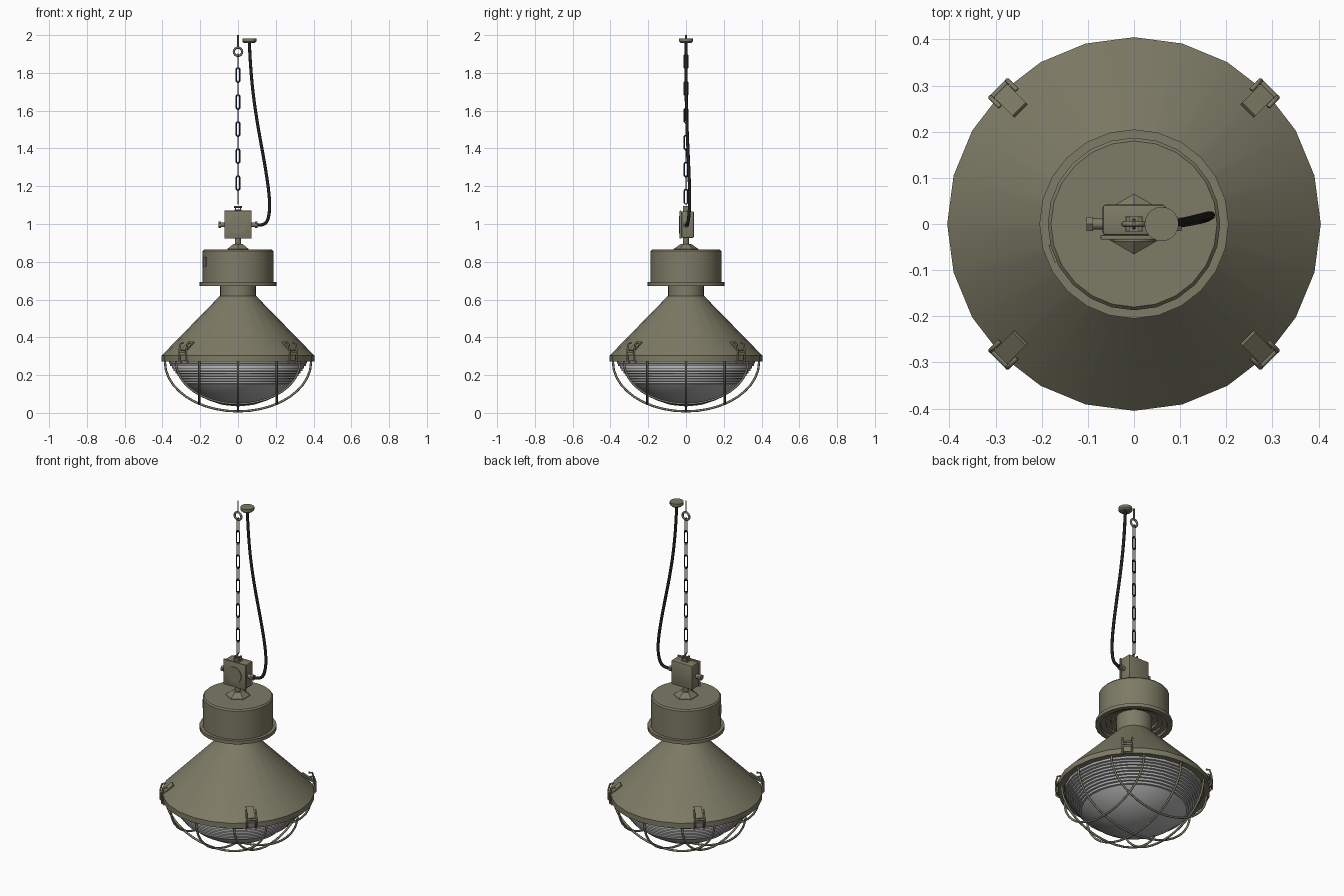
import bpy, bmesh, math
from math import pi, sin, cos, sqrt, radians
from mathutils import Matrix, Vector

cube = bpy.data.objects.get("Cube")
if cube:
    bpy.data.objects.remove(cube)


def material(name, rgb):
    m = bpy.data.materials.new(name)
    m.use_nodes = True
    m.diffuse_color = (*rgb, 1)
    m.node_tree.nodes["Principled BSDF"].inputs["Base Color"].default_value = (*rgb, 1)
    return m


OLIVE = material("olive paint", (0.205, 0.196, 0.13))
GLASS = material("grey glass", (0.42, 0.42, 0.42))
BLACK = material("black rubber", (0.015, 0.015, 0.014))
STEEL = material("dark steel", (0.04, 0.04, 0.038))


def smooth(obj, angle=35):
    bpy.ops.object.select_all(action="DESELECT")
    obj.select_set(True)
    bpy.context.view_layer.objects.active = obj
    bpy.ops.object.shade_smooth_by_angle(angle=radians(angle))
    return obj


def finish(name, bm, mat):
    bmesh.ops.recalc_face_normals(bm, faces=bm.faces[:])
    me = bpy.data.meshes.new(name)
    bm.to_mesh(me)
    bm.free()
    me.materials.append(mat)
    obj = bpy.data.objects.new(name, me)
    bpy.context.collection.objects.link(obj)
    return smooth(obj)


def lathe(name, profile, mat, sides=24, at=(0, 0, 0), axis="Z"):
    """Spin (radius, height) points; the ends lie on the axis."""
    bm = bmesh.new()
    verts = [bm.verts.new((r, 0, z)) for r, z in profile]
    edges = [bm.edges.new(pair) for pair in zip(verts, verts[1:])]
    bmesh.ops.spin(bm, geom=verts + edges, cent=(0, 0, 0), axis=(0, 0, 1),
                   angle=2 * pi, steps=sides, use_duplicate=False)
    bmesh.ops.remove_doubles(bm, verts=bm.verts[:], dist=0.0002)
    turn = {"Z": Matrix(), "X": Matrix.Rotation(pi / 2, 4, "Y"),
            "Y": Matrix.Rotation(pi / 2, 4, "X")}[axis]
    bm.transform(Matrix.Translation(at) @ turn)
    return finish(name, bm, mat)


def disc(name, r, length, mat, at, axis="Z", sides=16):
    h = length / 2
    return lathe(name, [(0, -h), (r, -h), (r, h), (0, h)], mat, sides, at, axis)


def box(name, size, at, mat, tilt=0, bevel=0.0):
    bm = bmesh.new()
    bmesh.ops.create_cube(bm, size=1)
    bm.transform(Matrix.Translation(at) @ Matrix.Rotation(tilt, 4, "Y")
                 @ Matrix.Diagonal((*size, 1)))
    if bevel:
        bmesh.ops.bevel(bm, geom=bm.edges[:], offset=bevel, segments=2,
                        profile=0.5, affect="EDGES")
    return finish(name, bm, mat)


def tube(name, pts, r, mat, cyclic=False, curved=False, sides=2):
    cu = bpy.data.curves.new(name, "CURVE")
    cu.dimensions = "3D"
    cu.bevel_depth, cu.bevel_resolution, cu.resolution_u = r, sides, 6
    cu.use_fill_caps = True
    sp = cu.splines.new("NURBS" if curved else "POLY")
    sp.points.add(len(pts) - 1)
    for p, co in zip(sp.points, pts):
        p.co = (*co, 1)
    sp.use_cyclic_u = cyclic
    if curved:
        sp.use_endpoint_u, sp.order_u = True, 4
    cu.materials.append(mat)
    obj = bpy.data.objects.new(name, cu)
    bpy.context.collection.objects.link(obj)
    bpy.ops.object.select_all(action="DESELECT")
    obj.select_set(True)
    bpy.context.view_layer.objects.active = obj
    bpy.ops.object.convert(target="MESH")
    return smooth(bpy.context.view_layer.objects.active, 60)


# Conical shade with its rim and neck
lathe("shade", [(0, 0.30), (0.372, 0.30), (0.372, 0.272), (0.405, 0.272), (0.405, 0.303),
                (0.398, 0.310), (0.095, 0.62), (0.095, 0.73), (0, 0.73)], OLIVE)

# Gear housing, stepped underneath
lathe("housing", [(0, 0.715), (0.125, 0.715), (0.125, 0.70), (0.15, 0.70), (0.15, 0.688),
                  (0.178, 0.688), (0.178, 0.672), (0.205, 0.672), (0.205, 0.692),
                  (0.187, 0.692), (0.187, 0.857), (0.180, 0.865), (0, 0.865)], OLIVE)
plate = box("housing_plate", (0.008, 0.04, 0.05), (0.186, 0, 0.80), OLIVE)
plate.rotation_euler.z = radians(200)

# Hexagonal cap and stem under the junction box
cap = lathe("stem_cap", [(0, 0.863), (0.065, 0.863), (0.065, 0.868), (0.03, 0.893), (0, 0.893)],
            OLIVE, sides=6)
cap.rotation_euler.z = pi / 6
disc("stem", 0.016, 0.06, OLIVE, (0, 0, 0.905))

# Junction box with lid, glands and hanging eye
box("junction_box", (0.136, 0.066, 0.14), (0, 0.009, 0.997), OLIVE, bevel=0.006)
box("box_lid", (0.145, 0.010, 0.147), (0, -0.029, 0.997), OLIVE, bevel=0.002)
disc("lid_disc", 0.046, 0.006, OLIVE, (0, -0.035, 0.997), "Y", 24)
for s in (-1, 1):
    side = "left" if s > 0 else "right"
    disc(side + "_gland", 0.012, 0.035, OLIVE, (s * 0.082, 0, 0.995), "X", 12)
    disc(side + "_gland_nut", 0.017, 0.014, OLIVE, (s * 0.096, 0, 0.995), "X", 6)
    box(side + "_eye_lug", (0.007, 0.03, 0.03), (s * 0.013, 0, 1.08), OLIVE)
box("eye_base", (0.036, 0.034, 0.012), (0, 0, 1.07), OLIVE)
disc("eye_pin", 0.005, 0.04, OLIVE, (0, 0, 1.09), "X", 8)

# Chain of alternating links
for i in range(11):
    z, w, h = 1.86 - 0.0715 * i, 0.0095, 0.030
    loop = [(w * cos(t), (h if sin(t) > 0 else -h) + w * sin(t))
            for t in [radians(a) for a in (15, 50, 90, 130, 165, 195, 230, 270, 310, 345)]]
    tube("chain_link", [(0, u, z + v) if i % 2 == 0 else (u, 0, z + v) for u, v in loop],
         0.0035, STEEL, cyclic=True, sides=1)

# Ceiling hook
ring = [(0.022 * cos(2 * pi * k / 16), 0, 1.912 + 0.022 * sin(2 * pi * k / 16))
        for k in range(16)]
tube("hook_ring", ring, 0.006, OLIVE, cyclic=True)
disc("hook_shaft", 0.004, 0.068, OLIVE, (0, 0, 1.966), sides=8)

# Power cable and ceiling cap
tube("cable", [(0.095, 0, 0.995), (0.145, 0.008, 0.99), (0.165, 0.015, 1.03),
               (0.172, 0.022, 1.13), (0.135, 0.012, 1.36), (0.085, 0, 1.62),
               (0.065, 0, 1.83), (0.06, 0, 1.965)], 0.0085, BLACK, curved=True)
lathe("ceiling_cap", [(0, 1.958), (0.028, 1.958), (0.037, 1.966), (0.037, 1.982), (0, 1.982)],
      OLIVE, 20, (0.06, 0, 0))

# Glass bowl: ribbed upper band, plain lower part
ribs, n = [(0, 0.298), (0.366, 0.298)], 9
for k in range(n):
    z = 0.272 - 0.122 * k / n
    r = 0.366 - 0.088 * (k / n) ** 1.15
    ribs += [(r, z), (r, z - 0.009), (r - 0.010, z - 0.011)]
lathe("glass_bowl", ribs + [(0.277, 0.15), (0.225, 0.105), (0.16, 0.068), (0.08, 0.042),
                            (0, 0.034)], GLASS, 32)

# Wire guard: three arcs each way over the bowl
A, B = 0.387, 0.262
for turn in (0, pi / 2):
    for c in (-0.205, 0, 0.205):
        k = sqrt(1 - (c / A) ** 2)
        arc = [(A * k * cos(pi * j / 20), c, 0.27 - B * k * sin(pi * j / 20))
               for j in range(21)]
        wire = tube("guard_wire", [(arc[0][0], c, 0.285)] + arc + [(arc[-1][0], c, 0.285)],
                    0.006, OLIVE)
        wire.rotation_euler.z = turn

# Four toggle clips on the rim
for q in range(4):
    parts = [box("clip_flap", (0.072, 0.040, 0.008), (0.378, 0, 0.352), OLIVE, radians(38)),
             box("clip_hook", (0.012, 0.040, 0.030), (0.406, 0, 0.292), OLIVE),
             tube("clip_crossbar", [(0.412, -0.026, 0.325), (0.412, 0.026, 0.325)],
                  0.006, OLIVE)]
    for s in (-1, 1):
        y = s * 0.026
        parts.append(tube("clip_bar", [(0.385, y, 0.370), (0.405, y, 0.365), (0.414, y, 0.33),
                                       (0.414, y, 0.28), (0.400, y, 0.268)], 0.005, OLIVE))
    for p in parts:
        p.rotation_euler.z = pi / 4 + q * pi / 2
